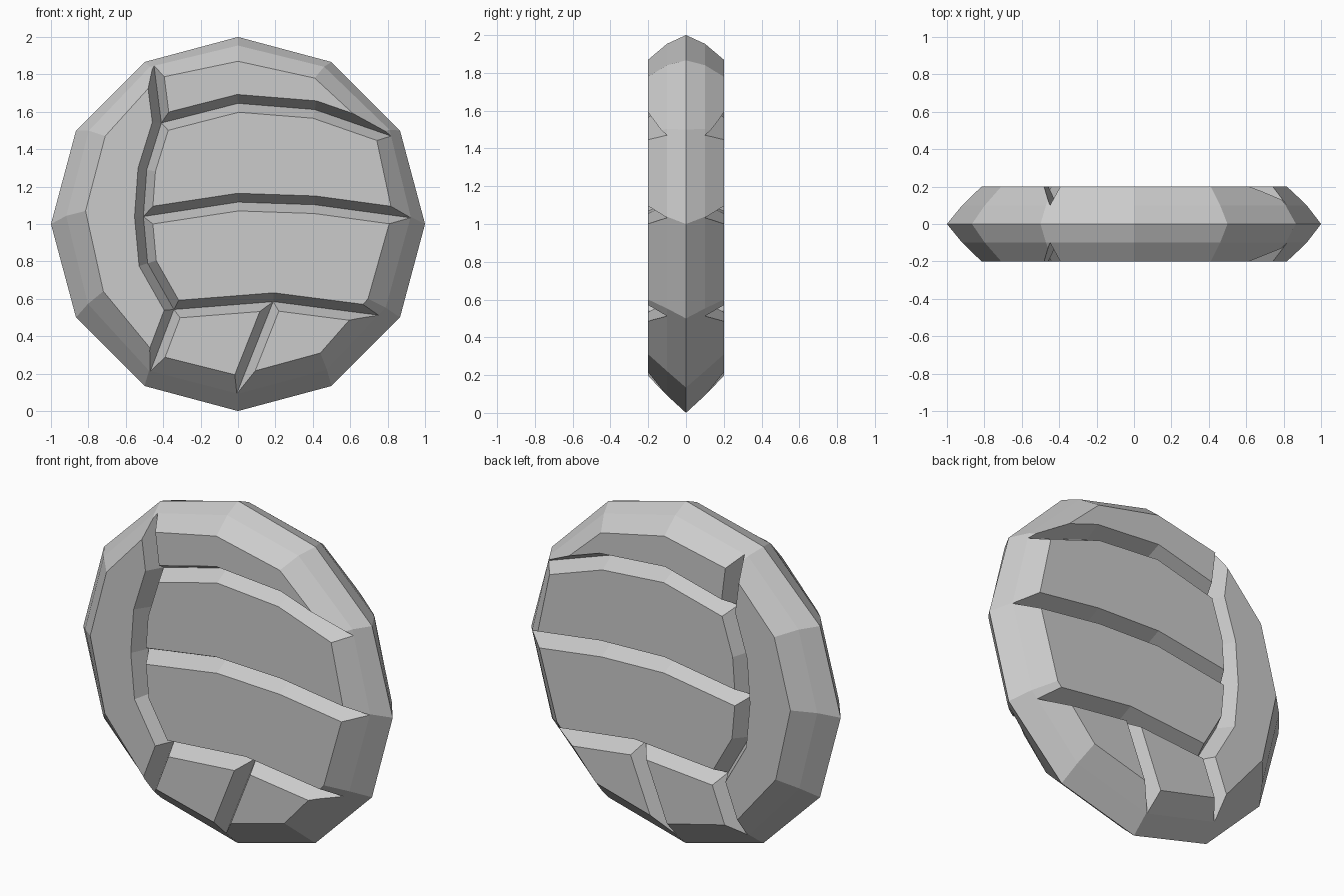
import bpy, bmesh
from math import sin, cos, radians
from mathutils import Vector

if "Cube" in bpy.data.objects:
    bpy.data.objects.remove(bpy.data.objects["Cube"])

HALF, FLOOR = 0.2, 0.1      # face plane and groove floor, measured from y = 0
WIDTH = 0.047               # groove half width at the face


def make_object(name, bm):
    bmesh.ops.recalc_face_normals(bm, faces=bm.faces)
    mesh = bpy.data.meshes.new(name)
    bm.to_mesh(mesh)
    bm.free()
    obj = bpy.data.objects.new(name, mesh)
    bpy.context.collection.objects.link(obj)
    return obj


def loft(name, rings):
    """Skin a closed solid through rings of points."""
    bm = bmesh.new()
    rows = [[bm.verts.new(p) for p in ring] for ring in rings]
    n = len(rows[0])
    for a, b in zip(rows, rows[1:]):
        for i in range(n):
            j = (i + 1) % n
            bm.faces.new((a[i], a[j], b[j], b[i]))
    bm.faces.new(rows[0])
    bm.faces.new(rows[-1])
    return make_object(name, bm)


# Disc: twelve-sided rim bevelling to a flat face on both sides (x, z clockwise from top)
outer = [(sin(radians(30 * k)), 1 + cos(radians(30 * k))) for k in range(12)]
face = [(0, 1.87), (.41, 1.78), (.735, 1.48), (.825, 1.06), (.695, .6), (.44, .31),
        (0, .19), (-.44, .3), (-.72, .64), (-.815, 1.07), (-.71, 1.47), (-.43, 1.78)]
middle = [((a + c) / 2 * 1.012, 1.008 + ((b + d) / 2 - 1) * 1.012)
          for (a, b), (c, d) in zip(outer, face)]
profile = [(face, -HALF), (middle, -FLOOR), (outer, 0), (middle, FLOOR), (face, HALF)]
disc = loft("grooved_disc", [[(x, y, z) for x, z in ring] for ring, y in profile])

# Groove floor lines, running out past the rim
grooves = [
    [(-.47, 2.0), (-.447, 1.83), (-.41, 1.54), (-.488, 1.29), (-.506, 1.04),
     (-.483, .79), (-.343, .543), (-.46, .235), (-.54, .02)],
    [(-.41, 1.54), (0, 1.645), (.41, 1.612), (.79, 1.48), (1.05, 1.39)],
    [(-.506, 1.04), (0, 1.117), (.41, 1.103), (.91, 1.035), (1.1, 1.01)],
    [(-.343, .543), (.19, .585), (.755, .512), (1.0, .48)],
    [(.188, .585), (0, .11), (-.06, -.04)],
]


def groove_cutter(path, side):
    """Mitred V-shaped sweep along a path on one face."""
    pts = [Vector(p) for p in path]
    dirs = [(b - a).normalized() for a, b in zip(pts, pts[1:])]
    rings = []
    for i, p in enumerate(pts):
        d0, d1 = dirs[max(i - 1, 0)], dirs[min(i, len(dirs) - 1)]
        t = (d0 + d1).normalized()
        w = 1.5 * WIDTH / t.dot(d1)
        n = Vector((-t.y, t.x)) * w
        top = FLOOR + 1.5 * (HALF - FLOOR)
        rings.append([(p.x, side * FLOOR, p.y),
                      (p.x + n.x, side * top, p.y + n.y),
                      (p.x - n.x, side * top, p.y - n.y)])
    return loft("groove_cutter", rings)


# Cut the grooves into the front and the back alike
bpy.context.view_layer.objects.active = disc
for side in (-1, 1):
    for path in grooves:
        cutter = groove_cutter(path, side)
        cutter.hide_render = True
        mod = disc.modifiers.new("groove", 'BOOLEAN')
        mod.operation = 'DIFFERENCE'
        mod.solver = 'EXACT'
        mod.object = cutter
        bpy.ops.object.modifier_apply(modifier=mod.name)
        bpy.data.objects.remove(cutter)
